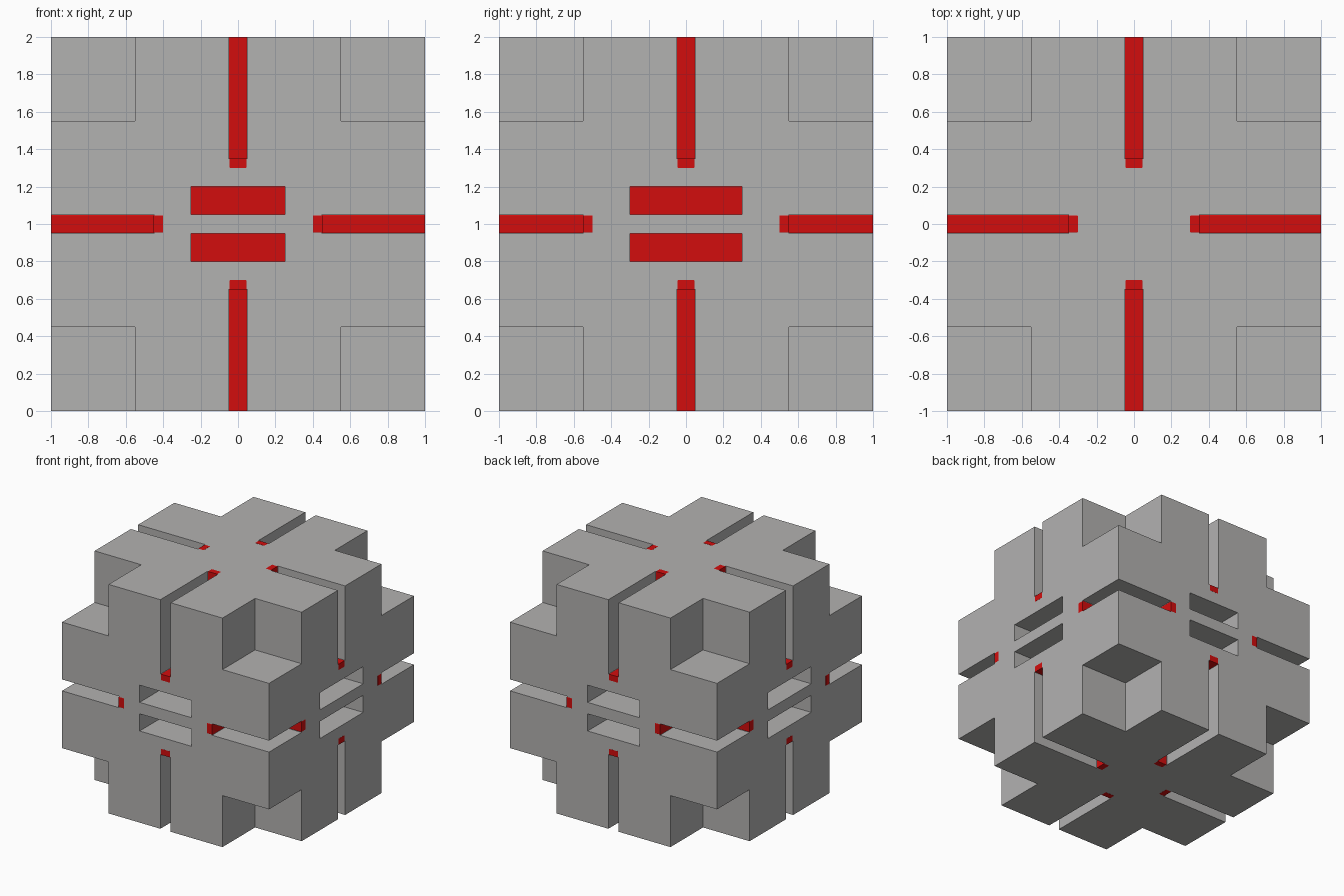
import bpy, bmesh
from mathutils import Vector
from itertools import product

if "Cube" in bpy.data.objects:
    bpy.data.objects.remove(bpy.data.objects["Cube"])

C = Vector((0, 0, 1))  # centre of the block


def material(name, rgb):
    m = bpy.data.materials.new(name)
    m.diffuse_color = (*rgb, 1)
    m.use_nodes = True
    m.node_tree.nodes["Principled BSDF"].inputs["Base Color"].default_value = m.diffuse_color
    return m


grey = material("grey", (0.45, 0.445, 0.44))
red = material("red", (0.65, 0.004, 0.004))


def add_box(bm, lo, hi):
    """Box between two opposite corners, relative to the block centre."""
    lo, hi = Vector(lo), Vector(hi)
    lo, hi = Vector(map(min, lo, hi)), Vector(map(max, lo, hi))
    for v in bmesh.ops.create_cube(bm, size=1)["verts"]:
        v.co = C + (lo + hi) / 2 + v.co * (hi - lo)


def finish(bm, name, mat):
    bmesh.ops.recalc_face_normals(bm, faces=bm.faces)
    me = bpy.data.meshes.new(name)
    bm.to_mesh(me)
    bm.free()
    me.materials.append(mat)
    ob = bpy.data.objects.new(name, me)
    bpy.context.collection.objects.link(ob)
    return ob


# slots: (thin axis, first axis, inner end, second axis, inner end)
SLOTS = [(0, 1, 0.35, 2, 0.35), (1, 0, 0.35, 2, 0.35), (2, 0, 0.45, 1, 0.55)]


def point(thin, t, a, u, b, v):
    p = Vector((0, 0, 0))
    p[thin], p[a], p[b] = t, u, v
    return p


# grey block
bm = bmesh.new()
add_box(bm, (-1, -1, -1), (1, 1, 1))
block = finish(bm, "block", grey)

# cutter one: corner notches, edge slots, front-to-back windows
bm = bmesh.new()
for s in product((-1, 1), repeat=3):
    add_box(bm, [0.55 * k for k in s], [1.2 * k for k in s])
for thin, a, ea, b, eb in SLOTS:
    for sa, sb in product((-1, 1), repeat=2):
        add_box(bm, point(thin, -0.05, a, sa * ea, b, sb * eb),
                point(thin, 0.05, a, sa * 1.2, b, sb * 1.2))
for s in (-1, 1):
    add_box(bm, (-0.25, -1.2, s * 0.05), (0.25, 1.2, s * 0.2))
cutters = [finish(bm, "notch_and_slot_cutter", grey)]

# cutter two: side-to-side windows
bm = bmesh.new()
for s in (-1, 1):
    add_box(bm, (-1.2, -0.3, s * 0.05), (1.2, 0.3, s * 0.2))
cutters.append(finish(bm, "side_window_cutter", grey))

for c in cutters:
    mod = block.modifiers.new("cut", "BOOLEAN")
    mod.operation = "DIFFERENCE"
    mod.solver = "EXACT"
    mod.object = c
    c.hide_render = True

# apply the cuts so the block stands alone
bpy.context.view_layer.update()
cut = bpy.data.meshes.new_from_object(
    block.evaluated_get(bpy.context.evaluated_depsgraph_get()))
block.modifiers.clear()
block.data = cut
for c in cutters:
    bpy.data.objects.remove(c)

# red core behind the windows
bm = bmesh.new()
add_box(bm, (-0.25, -0.3, -0.2), (0.25, 0.3, 0.2))
finish(bm, "core", red)

# red L-shaped linings at the inner ends of the slots, lightly rounded
bm = bmesh.new()
for thin, a, ea, b, eb in SLOTS:
    for sa, sb in product((-1, 1), repeat=2):
        a0, a1, b0, b1, out = ea - 0.05, ea + 0.002, eb - 0.05, eb + 0.002, 1.001
        profile = [(a0, b0), (out, b0), (out, b1), (a1, b1), (a1, out), (a0, out)]
        rings = [[bm.verts.new(C + point(thin, t, a, sa * u, b, sb * v))
                  for u, v in profile] for t in (-0.05, 0.05)]
        for r in rings:
            bm.faces.new(r)
        for i in range(6):
            j = (i + 1) % 6
            bm.faces.new((rings[0][i], rings[0][j], rings[1][j], rings[1][i]))
bmesh.ops.recalc_face_normals(bm, faces=bm.faces)
# round only the edges running along the hidden outer side of each lining
outer = []
for e in bm.edges:
    d = e.verts[0].co - e.verts[1].co
    thin_span = abs(d.length - 0.1) < 1e-4
    if not thin_span and d.length > 0.04:
        outer.append(e)
bmesh.ops.bevel(bm, geom=outer, offset=0.008, segments=2, profile=0.5, affect="EDGES")
finish(bm, "slot_linings", red)
